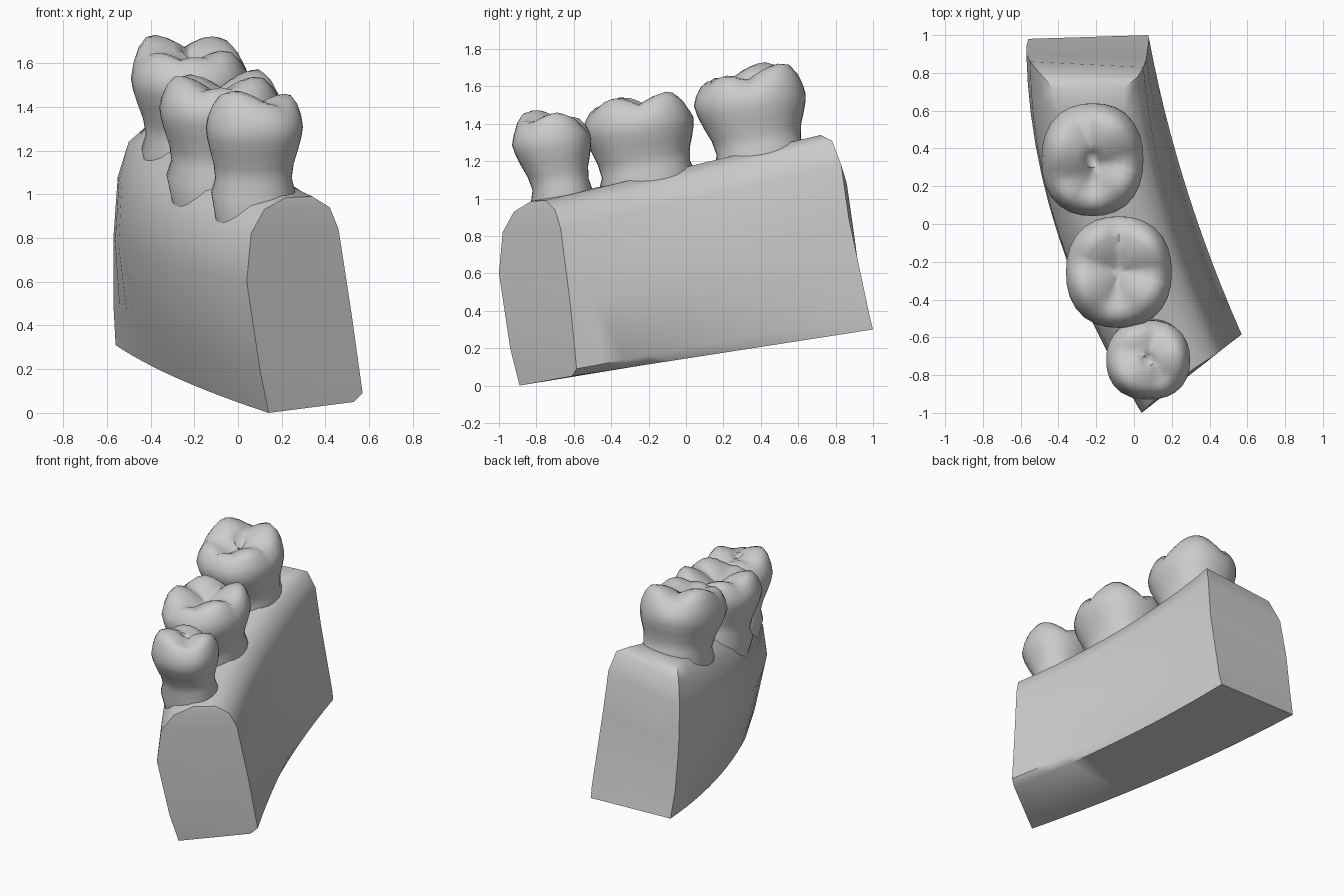
import bpy, bmesh, math
from mathutils import Vector

if "Cube" in bpy.data.objects:
    bpy.data.objects.remove(bpy.data.objects["Cube"])


def make_object(name, rings, caps, angle):
    """Skin a list of closed rings, then add the cap builder's faces."""
    bm = bmesh.new()
    vs = [[bm.verts.new(p) for p in r] for r in rings]
    n = len(vs[0])
    for a, b in zip(vs, vs[1:]):
        for i in range(n):
            j = (i + 1) % n
            bm.faces.new((a[i], a[j], b[j], b[i]))
    caps(bm, vs)
    bmesh.ops.recalc_face_normals(bm, faces=bm.faces[:])
    me = bpy.data.meshes.new(name)
    bm.to_mesh(me)
    bm.free()
    ob = bpy.data.objects.new(name, me)
    bpy.context.collection.objects.link(ob)
    bpy.context.view_layer.objects.active = ob
    ob.select_set(True)
    bpy.ops.object.shade_smooth_by_angle(angle=math.radians(angle))
    ob.select_set(False)
    return ob


# Jaw block: front and back end outlines, lofted along a bowed path
FRONT = [(.14, -.89, 0), (.10, -.94, .2), (.04, -1, .6), (.06, -.98, .82),
         (.12, -.92, .93), (.22, -.83, .985), (.34, -.75, .99), (.42, -.70, .94),
         (.46, -.67, .84), (.52, -.62, .45), (.57, -.585, .09), (.53, -.61, .05)]
BACK = [(-.56, .98, .31), (-.57, .94, .5), (-.57, .90, .8), (-.55, .86, 1.08),
        (-.50, .80, 1.24), (-.42, .71, 1.31), (-.05, .72, 1.34), (.02, .78, 1.31),
        (.05, .83, 1.18), (.065, .87, .9), (.08, .98, .38), (.075, 1, .3)]
BOW = [.06, .09, .14, .15, .13, .12, .10, .08, .07, .06, .05, .05]


def jaw_station(t):
    ring = []
    for f, b, w in zip(FRONT, BACK, BOW):
        p = Vector(f).lerp(Vector(b), t)
        p.x -= 4 * w * t * (1 - t)
        ring.append(p)
    return ring


def jaw_caps(bm, vs):
    for r in (vs[0], vs[-1]):
        n = len(r)
        for i in range(n // 2 - 1):
            bm.faces.new((r[i], r[i + 1], r[n - 2 - i], r[n - 1 - i]))


make_object("jaw_block", [jaw_station(i / 12) for i in range(13)], jaw_caps, 50)


# Teeth: tapered neck, bulging crown, chewing surface with cusps and a pit
def tooth(name, neck, neck_r, crown, crown_r, cusps, pit, seg=28):
    neck, crown = Vector(neck), Vector(crown)

    def ring(c, rx, ry, slope):
        pts = []
        for i in range(seg):
            a = 2 * math.pi * i / seg
            ca, sa = math.cos(a), math.sin(a)
            k = (abs(ca) ** 2.3 + abs(sa) ** 2.3) ** (-1 / 2.3)
            x, y = rx * k * ca, ry * k * sa
            pts.append(Vector((c.x + x, c.y + y, c.z + slope * y)))
        return pts

    def chew_z(p):
        return max([pit] + [cz - .15 * d - 2.0 * d * d for cx, cy, cz in cusps
                            for d in [math.hypot(p.x - cx, p.y - cy)]])

    rings = [ring(neck - Vector((0, -.02, .2)), neck_r[0] * .95, neck_r[1] * .95, .2),
             ring(neck - Vector((0, 0, .04)), neck_r[0] * 1.1, neck_r[1] * 1.1, .22)]
    # neck to widest part of the crown
    for t, w in ((.1, 0), (.35, .18), (.6, .58), (.82, .88), (1, 1)):
        rx = neck_r[0] + (crown_r[0] - neck_r[0]) * w
        ry = neck_r[1] + (crown_r[1] - neck_r[1]) * w
        rings.append(ring(neck.lerp(crown, t), rx, ry, .22 - .1 * t))
    # shoulder and chewing surface
    for s, mix in ((.96, .45), (.88, .8), (.76, 1), (.62, 1), (.46, 1), (.3, 1), (.14, 1)):
        r = ring(crown, crown_r[0] * s, crown_r[1] * s, .12)
        for p in r:
            p.z += (chew_z(p) - p.z) * mix
        rings.append(r)

    def caps(bm, vs):
        bm.faces.new(vs[0])
        top = bm.verts.new((crown.x, crown.y, pit))
        for i in range(seg):
            bm.faces.new((vs[-1][i], vs[-1][(i + 1) % seg], top))

    make_object(name, rings, caps, 60)


tooth("front_tooth", (.07, -.665, 1.05), (.175, .15), (.075, -.72, 1.31), (.222, .21),
      [(-.01, -.80, 1.475), (.21, -.69, 1.46), (.0, -.62, 1.44), (.12, -.85, 1.42)], 1.37)
tooth("middle_tooth", (-.085, -.21, 1.13), (.22, .235), (-.08, -.255, 1.4), (.28, .295),
      [(-.27, -.33, 1.545), (.09, -.09, 1.575), (-.22, -.08, 1.55),
       (.08, -.36, 1.54), (-.08, -.47, 1.49)], 1.44)
tooth("back_tooth", (-.205, .395, 1.25), (.215, .225), (-.22, .34, 1.53), (.27, .298),
      [(-.38, .42, 1.73), (-.12, .51, 1.725), (-.36, .18, 1.65),
       (-.07, .23, 1.66), (-.2, .12, 1.63)], 1.54)
